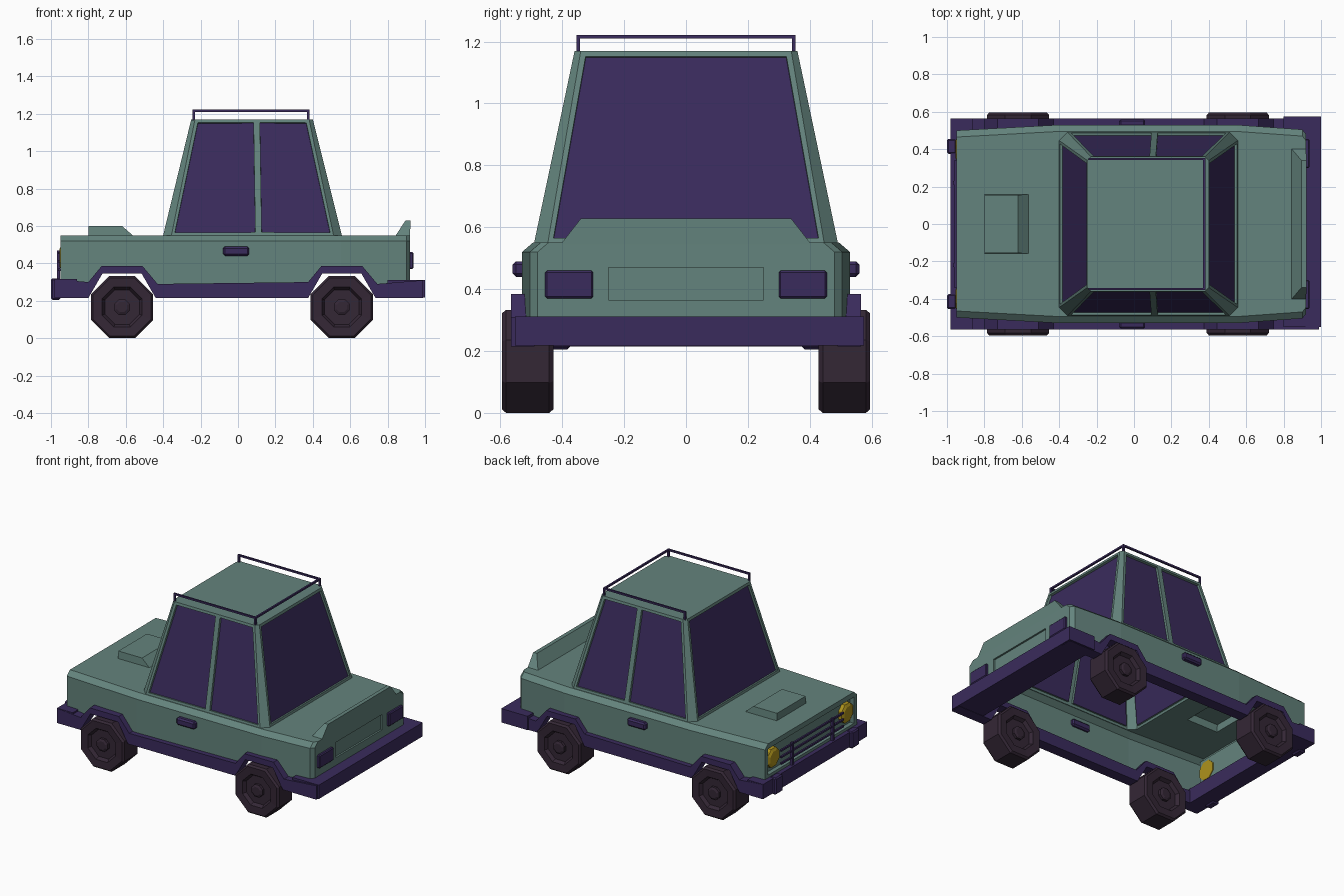
import bpy, bmesh, math
from mathutils import Vector

if "Cube" in bpy.data.objects:
    bpy.data.objects.remove(bpy.data.objects["Cube"])


def material(name, rgb):
    m = bpy.data.materials.new(name)
    m.diffuse_color = (*rgb, 1)
    m.use_nodes = True
    m.node_tree.nodes["Principled BSDF"].inputs["Base Color"].default_value = m.diffuse_color
    return m


PAINT = material("paint", (0.127, 0.23, 0.205))
TRIM = material("trim", (0.042, 0.024, 0.107))
TYRE = material("tyre", (0.034, 0.02, 0.036))
LAMP = material("lamp", (0.42, 0.29, 0.012))


def loft(name, rings, mat):
    """Closed solid through a list of equal-length point rings."""
    bm = bmesh.new()
    vs = [[bm.verts.new(p) for p in r] for r in rings]
    n = len(rings[0])
    for a, b in zip(vs, vs[1:]):
        for i in range(n):
            j = (i + 1) % n
            bm.faces.new((a[i], a[j], b[j], b[i]))
    bm.faces.new(vs[0])
    bm.faces.new(vs[-1])
    bmesh.ops.recalc_face_normals(bm, faces=bm.faces)
    me = bpy.data.meshes.new(name)
    bm.to_mesh(me)
    bm.free()
    ob = bpy.data.objects.new(name, me)
    bpy.context.collection.objects.link(ob)
    me.materials.append(mat)
    return ob


def rect(x0, x1, y0, y1, z):
    return [(x0, y0, z), (x1, y0, z), (x1, y1, z), (x0, y1, z)]


def box(name, x, y, z, mat, bevel=0):
    ob = loft(name, [rect(*x, *y, z[0]), rect(*x, *y, z[1])], mat)
    if bevel:
        b = ob.modifiers.new("bevel", 'BEVEL')
        b.width, b.segments = bevel, 1
    return ob


def prism(name, profile, y0, y1, mat):
    return loft(name, [[(x, y, z) for x, z in profile] for y in (y0, y1)], mat)


def combine(ob, other, op):
    m = ob.modifiers.new("cut", 'BOOLEAN')
    m.object, m.operation, m.solver = other, op, 'EXACT'
    bpy.context.view_layer.objects.active = ob
    bpy.ops.object.modifier_apply(modifier=m.name)
    bpy.data.objects.remove(other)


def octagon(r, y):
    a = [math.pi / 8 + i * math.pi / 4 for i in range(8)]
    return [(r * math.cos(t), y, r * math.sin(t)) for t in a]


# Lower body, tapered in plan with chamfered shoulders
def section(x, w):
    half = [(w, 0.29), (w, 0.52), (w - 0.035, 0.55)]
    return [(x, y, z) for y, z in half] + [(x, -y, z) for y, z in reversed(half)]


body = loft("body", [section(*s) for s in
                     ((-0.95, 0.5), (-0.4, 0.53), (0.55, 0.53), (0.9, 0.505), (0.92, 0.48))], PAINT)


# Cabin with chamfered corner pillars; extra points split each side at the door pillar
def cabin_ring(x0, x1, w, c, mid, z):
    side = [(x0 + c, -w), (mid, -w), (x1 - c, -w), (x1, -w + c)]
    return [(x, y, z) for x, y in side] + \
           [(x1, w - c, z), (x1 - c, w, z), (mid, w, z), (x0 + c, w, z), (x0, w - c, z), (x0, -w + c, z)]


cabin = loft("cabin", [cabin_ring(-0.405, 0.56, 0.495, 0.045, 0.11, 0.53),
                       cabin_ring(-0.25, 0.40, 0.36, 0.02, 0.10, 1.17)], PAINT)
combine(body, cabin, 'UNION')

# Hood scoop
scoop = loft("scoop", [rect(-0.8, -0.54, -0.16, 0.16, 0.53),
                       rect(-0.8, -0.62, -0.155, 0.155, 0.60)], PAINT)
combine(body, scoop, 'UNION')

# Wheel arches, grille recess and rear plate recess
WHEELS = (-0.62, 0.555)
for cx in WHEELS:
    arch = [(cx - 0.19, 0.2), (cx - 0.11, 0.365), (cx + 0.11, 0.365), (cx + 0.19, 0.2)]
    combine(body, prism("arch", arch, -1, 1, PAINT), 'DIFFERENCE')
combine(body, box("grille_cut", (-1, -0.92), (-0.465, 0.465), (0.335, 0.515), PAINT), 'DIFFERENCE')
combine(body, box("plate_cut", (0.908, 1), (-0.25, 0.25), (0.365, 0.47), PAINT), 'DIFFERENCE')

# Open the underside and recess the window glass
body.data.materials.clear()
body.data.materials.append(PAINT)
body.data.materials.append(TRIM)
bm = bmesh.new()
bm.from_mesh(body.data)
for f in bm.faces:
    f.material_index = 0
under = []
for f in bm.faces:
    c = f.calc_center_median()
    if c.z < 0.375 and abs(c.x) < 0.85 and abs(f.normal.y) < 0.1 or (c.z < 0.3 and f.normal.z < -0.5):
        under.append(f)
bmesh.ops.delete(bm, geom=under, context='FACES')
panes = [f for f in bm.faces if f.calc_center_median().z > 0.7
         and abs(f.normal.z) < 0.6 and f.calc_area() > 0.08]
bmesh.ops.inset_individual(bm, faces=panes, thickness=0.024, depth=0)
bmesh.ops.inset_individual(bm, faces=panes, thickness=0.001, depth=-0.015)
for f in panes:
    f.material_index = 1
bm.to_mesh(body.data)
bm.free()

# Rear spoiler
loft("spoiler", [rect(0.84, 0.92, -0.405, 0.405, 0.545),
                 [(0.895, -0.34, 0.628), (0.922, -0.34, 0.628),
                  (0.922, 0.34, 0.628), (0.895, 0.34, 0.628)]], PAINT)

# Side skirts that step over the wheels
upper, lower = [(-0.975, 0.315)], [(-0.975, 0.215)]
for cx in WHEELS:
    upper += [(cx - 0.18, 0.30), (cx - 0.11, 0.385), (cx + 0.11, 0.385), (cx + 0.19, 0.29)]
    lower += [(cx - 0.18, 0.215), (cx - 0.105, 0.345), (cx + 0.105, 0.345), (cx + 0.18, 0.215)]
upper.append((0.99, 0.31))
lower.append((0.99, 0.215))
for s, side in ((-1, "right"), (1, "left")):
    prism(side + "_skirt", upper + lower[::-1], s * 0.49, s * 0.565, TRIM)
    box(side + "_door_handle", (-0.08, 0.06), sorted((s * 0.51, s * 0.56)), (0.44, 0.49), TRIM, 0.01)
    box(side + "_tail_light", (0.905, 0.938), sorted((s * 0.30, s * 0.455)), (0.37, 0.46), TRIM, 0.006)
    box(side + "_bumper_guard", (-1.0, -0.95), sorted((s * 0.375, s * 0.455)), (0.205, 0.32), TRIM, 0.008)
    # Headlight
    rings = [[(x, s * 0.40 + p[0], 0.43 + p[2]) for p in octagon(r, 0)]
             for x, r in ((-0.915, 0.068), (-0.945, 0.068), (-0.955, 0.05))]
    loft(side + "_headlight", rings, LAMP)
    # Grille guard post
    box(side + "_grille_post", (-0.968, -0.952), sorted((s * 0.21, s * 0.23)), (0.29, 0.47), TRIM)
    # Roof rack rail and posts
    y = sorted((s * 0.342, s * 0.354))
    box(side + "_rack_rail", (-0.242, 0.382), y, (1.21, 1.222), TRIM)
    for x in (-0.242, 0.37):
        box(side + "_rack_post", (x, x + 0.012), y, (1.165, 1.212), TRIM)
box("rear_rack_rail", (0.37, 0.382), (-0.354, 0.354), (1.21, 1.222), TRIM)
for z in (0.36, 0.405, 0.45):
    box("grille_bar", (-0.962, -0.95), (-0.34, 0.34), (z, z + 0.012), TRIM)

# Bumpers
box("front_bumper", (-0.98, -0.86), (-0.563, 0.563), (0.215, 0.316), TRIM)
box("rear_bumper", (0.8, 1.0), (-0.552, 0.575), (0.217, 0.312), TRIM)

# Eight-sided wheels with dished rims and hubs on both faces
half = [(0.03, 0.082), (0.045, 0.075), (0.045, 0.058), (0.1, 0.058),
        (0.115, 0.08), (0.168, 0.083), (0.18, 0.07)]
profile = half + [(r, -y) for r, y in reversed(half)]
for cx in WHEELS:
    for cy in (-0.512, 0.512):
        w = loft("wheel", [octagon(r, y) for r, y in profile], TYRE)
        w.location = Vector((cx, cy, 0.1665))
